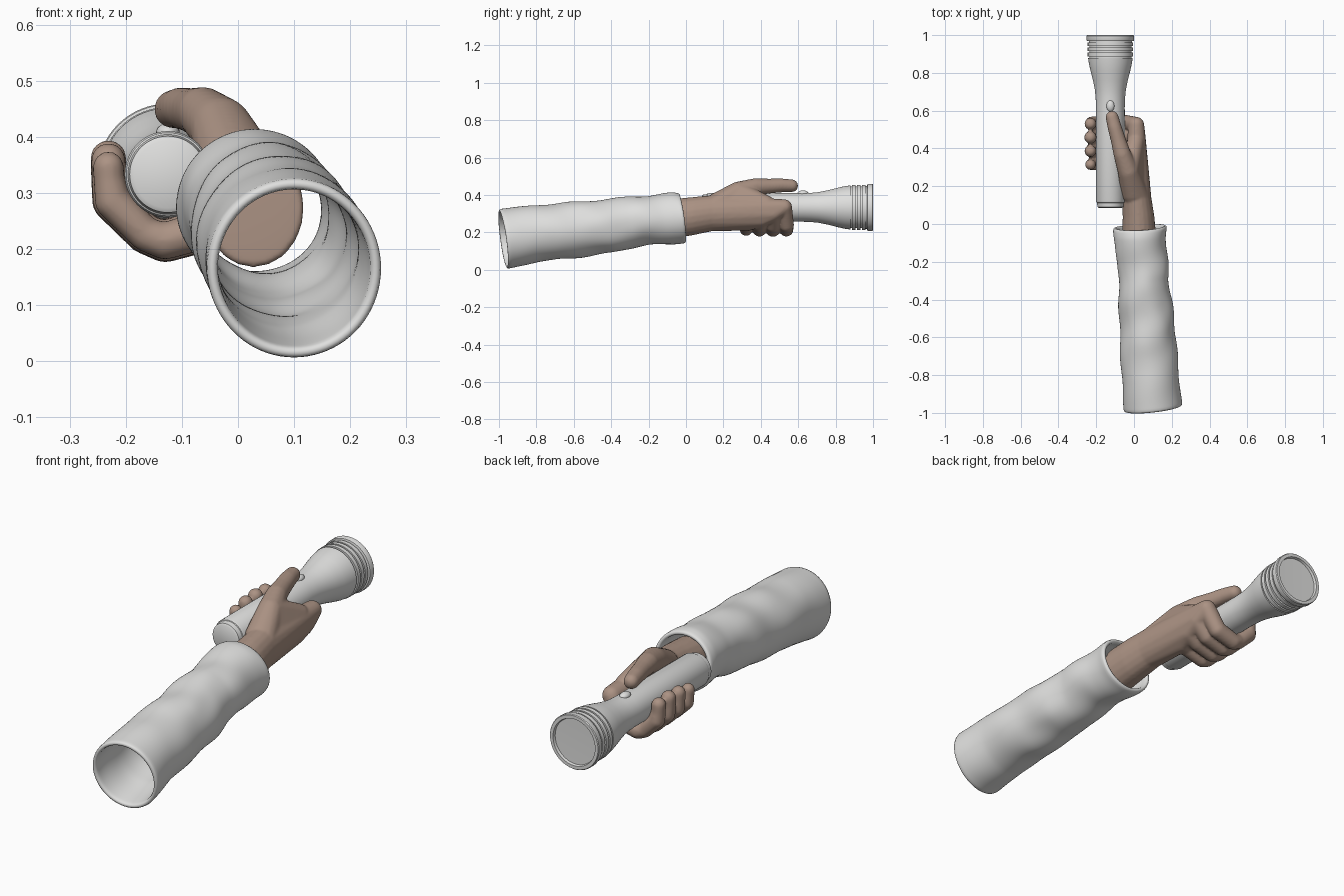
import bpy, bmesh, math
from mathutils import Vector, noise

if "Cube" in bpy.data.objects:
    bpy.data.objects.remove(bpy.data.objects["Cube"])


def material(name, rgb):
    m = bpy.data.materials.new(name)
    m.diffuse_color = (*rgb, 1)
    m.use_nodes = True
    m.node_tree.nodes["Principled BSDF"].inputs["Base Color"].default_value = m.diffuse_color
    return m


GREY = material("light grey", (0.74, 0.74, 0.73))
SKIN = material("skin", (0.41, 0.29, 0.23))


def make_object(name, bm, mat):
    bmesh.ops.recalc_face_normals(bm, faces=bm.faces[:])
    me = bpy.data.meshes.new(name)
    bm.to_mesh(me)
    bm.free()
    me.materials.append(mat)
    ob = bpy.data.objects.new(name, me)
    bpy.context.collection.objects.link(ob)
    for p in me.polygons:
        p.use_smooth = True
    return ob


def smooth_by_angle(ob, deg=35):
    bpy.ops.object.select_all(action='DESELECT')
    ob.select_set(True)
    bpy.context.view_layer.objects.active = ob
    bpy.ops.object.shade_smooth_by_angle(angle=math.radians(deg))


# flashlight: profile of (y, radius) turned around its long axis
profile = [(.085, 0), (.085, .06), (.09, .068), (.112, .071), (.114, .074), (.122, .077),
           (.62, .076), (.67, .078), (.71, .082), (.76, .092), (.81, .105), (.85, .114), (.88, .118)]
for i in range(3):  # grip rings
    y = .88 + i * .027
    profile += [(y, .111), (y + .008, .111), (y + .008, .12), (y + .027, .12)]
profile += [(.961, .114), (.968, .114), (.97, .124), (.974, .126), (.996, .126), (1, .123),
            (1, .108), (.988, .105), (.986, 0)]
CX, CZ, SEG = -.125, .333, 64
bm = bmesh.new()
rings = []
for y, r in profile:
    if r == 0:
        rings.append([bm.verts.new((CX, y, CZ))] * SEG)
    else:
        rings.append([bm.verts.new((CX + r * math.cos(a), y, CZ + r * math.sin(a)))
                      for a in (2 * math.pi * k / SEG for k in range(SEG))])
for a, b in zip(rings, rings[1:]):
    for k in range(SEG):
        n = (k + 1) % SEG
        bm.faces.new(list(dict.fromkeys((a[k], a[n], b[n], b[k]))))
smooth_by_angle(make_object("flashlight", bm, GREY))

# switch button
bm = bmesh.new()
bmesh.ops.create_uvsphere(bm, u_segments=24, v_segments=12, radius=1)
bmesh.ops.scale(bm, vec=(.021, .03, .016), verts=bm.verts)
bmesh.ops.translate(bm, vec=(CX, .625, .408), verts=bm.verts)
make_object("switch_button", bm, GREY)

# sleeve: (y, left, right, bottom, top) at stations along the arm
stations = [(-.978, -.055, .257, .003, .325), (-.8, -.065, .236, .043, .345),
            (-.6, -.076, .222, .065, .36), (-.4, -.085, .2, .09, .38),
            (-.3, -.084, .183, .113, .386), (-.2, -.086, .178, .133, .395),
            (-.12, -.1, .172, .139, .406), (-.06, -.111, .172, .139, .413),
            (-.015, -.112, .176, .142, .408)]


def sleeve_at(y):
    for a, b in zip(stations, stations[1:]):
        if y <= b[0] + 1e-6:
            t = (y - a[0]) / (b[0] - a[0])
            return [p + (q - p) * t for p, q in zip(a, b)]
    return stations[-1]


bm = bmesh.new()
ROWS, SEG = 44, 40
rings = []
for i in range(ROWS + 1):
    t = i / ROWS
    y, l, r, b, top = sleeve_at(-.978 + .963 * t)
    ring = []
    for k in range(SEG):
        a = 2 * math.pi * k / SEG
        c, s = math.cos(a), math.sin(a)
        fold = math.sin(math.pi * t) ** .6 * (.4 + .6 * t)
        w = 1 + fold * (.045 * math.sin(24 * y + 2 * a)
                        + .07 * noise.noise(Vector((c * 1.3, y * 7, s * 1.3))))
        # both openings are cut at a slant
        dy = (1 - t) ** 2 * (.017 * c - .022 * s) + t ** 4 * (-.016 * s + .006 * c)
        ring.append(bm.verts.new(((l + r) / 2 + (r - l) / 2 * c * w, y + dy,
                                  (b + top) / 2 + (top - b) / 2 * s * w)))
    rings.append(ring)
for a, b in zip(rings, rings[1:]):
    for k in range(SEG):
        n = (k + 1) % SEG
        bm.faces.new((a[k], a[n], b[n], b[k]))
sleeve = make_object("sleeve", bm, GREY)
md = sleeve.modifiers.new("thickness", 'SOLIDIFY')
md.thickness, md.offset = .02, -1
md = sleeve.modifiers.new("soften", 'SUBSURF')
md.levels = md.render_levels = 1

# hand: hulls around ellipsoids, fused into one skin
hand_bm = bmesh.new()


def hull(nodes):
    tmp = bmesh.new()
    for n in nodes:
        r = n[3:] if len(n) == 6 else (n[3],) * 3
        for i in range(13):
            v = math.pi * i / 12
            for k in range(20 if 0 < i < 12 else 1):
                u = 2 * math.pi * k / 20
                tmp.verts.new((n[0] + r[0] * math.sin(v) * math.cos(u),
                               n[1] + r[1] * math.cos(v),
                               n[2] + r[2] * math.sin(v) * math.sin(u)))
    bmesh.ops.convex_hull(tmp, input=tmp.verts[:])
    bmesh.ops.delete(tmp, geom=[v for v in tmp.verts if not v.link_faces], context='VERTS')
    bmesh.ops.recalc_face_normals(tmp, faces=tmp.faces[:])
    me = bpy.data.meshes.new("piece")
    tmp.to_mesh(me)
    tmp.free()
    hand_bm.from_mesh(me)
    bpy.data.meshes.remove(me)


def chain(nodes):
    for a, b in zip(nodes, nodes[1:]):
        hull([a, b])


# wrist and heel of the palm
heel = (.015, .14, .302, .077, .04, .096)
chain([(.028, -.07, .272, .09, .005, .106), (.024, .04, .287, .084, .03, .102), heel])

# fingers: knuckle, then around the underside and up the far side
knuckles = [(.012, .525, .335, .042), (.018, .465, .3, .043),
            (.012, .40, .27, .043), (-.005, .335, .25, .041)]
for i, kn in enumerate(knuckles):
    y = .535 - .072 * i
    g = (1, 1.04, 1, .9)[i]
    up = (.0, .004, 0, -.012)[i]
    chain([kn, (-.04, y + .003, .24, .039 * g), (-.13, y + .002, .214, .037 * g),
           (-.165, y, .226, .034 * g), (-.223, y - .002, .285, .036 * g),
           (-.23, y - .004, .325, .031 * g), (-.231, y - .005, .358 + up, .031 * g)])

# palm spans
for a, b in zip(knuckles, knuckles[1:]):
    hull([heel, a, b])

# thumb lying along the top
thumb = [(-.002, .17, .345, .068), (-.03, .28, .415, .056), (-.062, .37, .443, .046),
         (-.082, .44, .447, .04), (-.102, .51, .451, .037), (-.116, .565, .449, .034)]
chain(thumb)
hull([heel, thumb[0], thumb[1]])
hull([thumb[0], thumb[1], (.008, .43, .352, .045)])  # web to the first finger

hand = make_object("hand", hand_bm, SKIN)
md = hand.modifiers.new("fuse", 'REMESH')
md.mode, md.voxel_size, md.use_smooth_shade = 'VOXEL', .006, True
md = hand.modifiers.new("relax", 'SMOOTH')
md.factor, md.iterations = .5, 6
